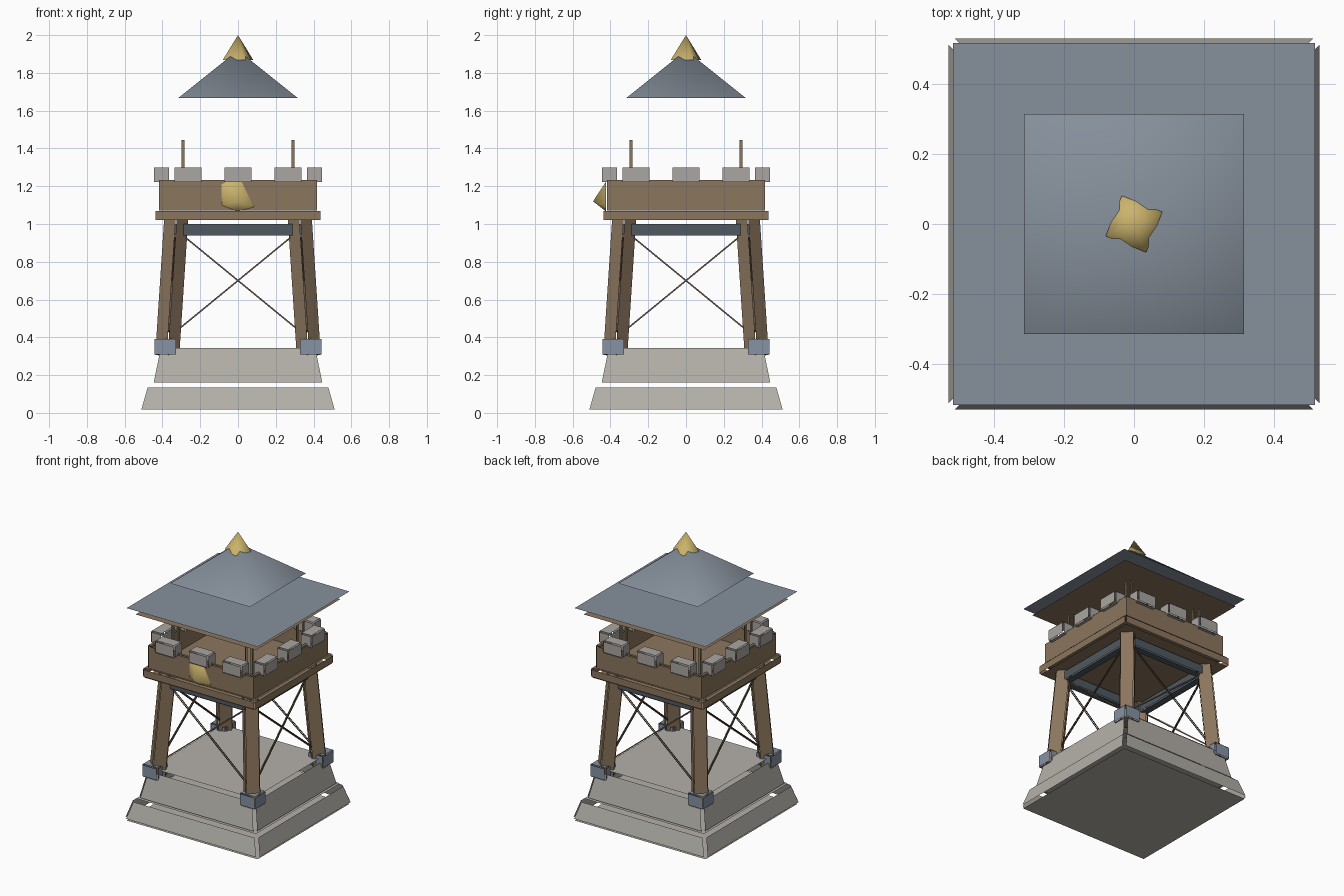
import bpy, bmesh, math
from mathutils import Vector, Matrix

if "Cube" in bpy.data.objects:
    bpy.data.objects.remove(bpy.data.objects["Cube"])


def material(name, r, g, b):
    m = bpy.data.materials.new(name)
    m.use_nodes = True
    m.diffuse_color = (r, g, b, 1)
    m.node_tree.nodes["Principled BSDF"].inputs["Base Color"].default_value = (r, g, b, 1)
    return m


STONE = material("pale stone", .46, .44, .40)
MERLON = material("grey stone", .40, .38, .36)
WOOD = material("brown wood", .26, .18, .11)
DARK = material("dark wood", .13, .09, .06)
SLATE = material("slate blue", .24, .28, .33)
SHOE = material("blue grey", .24, .29, .37)
IRON = material("dark iron", .08, .10, .12)
GOLD = material("gold", .60, .45, .15)


def make(name, bm, mat):
    mesh = bpy.data.meshes.new(name)
    bm.to_mesh(mesh)
    bm.free()
    mesh.materials.append(mat)
    obj = bpy.data.objects.new(name, mesh)
    bpy.context.collection.objects.link(obj)
    return obj


def panel_box(name, mat, center, size, gap, taper=1.0, turn=None):
    """Box of six separate panels, each held back from the edges by the gap."""
    bm = bmesh.new()
    half = Vector(size) / 2
    place = Matrix.Translation(center) @ (turn or Matrix.Identity(4))
    for axis in range(3):
        u, v = (axis + 1) % 3, (axis + 2) % 3
        for side in (-1, 1):
            ring = []
            for a, b in ((-1, -1), (1, -1), (1, 1), (-1, 1)):
                p = Vector()
                p[axis] = side * half[axis]
                p[u] = a * (half[u] - gap)
                p[v] = b * (half[v] - gap)
                k = 1 + (taper - 1) * (p.z / half.z + 1) / 2
                ring.append(bm.verts.new(place @ Vector((p.x * k, p.y * k, p.z))))
            bm.faces.new(ring if side > 0 else ring[::-1])
    return make(name, bm, mat)


def bar(name, mat, start, end, width, gap, facing):
    """Square bar between two points, one side turned to the facing direction."""
    start, end = Vector(start), Vector(end)
    z = (end - start).normalized()
    y = z.cross(Vector(facing)).normalized()
    turn = Matrix((y.cross(z), y, z)).transposed().to_4x4()
    return panel_box(name, mat, (start + end) / 2,
                     (width, width, (end - start).length), gap, turn=turn)


def sheet(name, mat, half, z):
    bm = bmesh.new()
    bmesh.ops.create_grid(bm, x_segments=1, y_segments=1, size=half,
                          matrix=Matrix.Translation((0, 0, z)))
    return make(name, bm, mat)


def spike(name, mat, outline, tip, smooth=False):
    """Open-bottomed pyramid from an outline to its tip."""
    bm = bmesh.new()
    ring = [bm.verts.new(p) for p in outline]
    top = bm.verts.new(tip)
    for a, b in zip(ring, ring[1:] + ring[:1]):
        bm.faces.new((a, b, top)).smooth = smooth
    return make(name, bm, mat)


def square(radius, z, angle):
    return [(radius * math.cos(angle + i * math.pi / 2),
             radius * math.sin(angle + i * math.pi / 2), z) for i in range(4)]


# Stepped stone base
panel_box("lower_base", STONE, (0, 0, .076), (1.07, 1.07, .152), .018, .915)
panel_box("upper_base", STONE, (0, 0, .252), (.936, .936, .22), .018, .90)

# Leaning corner legs, shoes and roof posts
for sx in (-1, 1):
    for sy in (-1, 1):
        tag = ("right" if sx < 0 else "left") + ("_front" if sy < 0 else "_back")
        bar("leg_" + tag, WOOD, (sx * .375, sy * .375, .30),
            (sx * .327, sy * .327, 1.03), .094, .004, (sx, sy, 0))
        panel_box("shoe_" + tag, SHOE, (sx * .385, sy * .385, .35), (.122, .122, .09), .005)
        panel_box("post_" + tag, WOOD, (sx * .29, sy * .29, 1.26), (.056, .056, .41), .02)

# Platform deck
panel_box("deck", WOOD, (0, 0, 1.045), (.89, .89, .068), .009)

# Repeated parts on the four sides
for i, side in enumerate(("front", "left", "back", "right")):
    spin = Matrix.Rotation(i * math.pi / 2, 4, "Z")
    parts = [
        panel_box("parapet_" + side, WOOD, (0, -.408, 1.153), (.83, .028, .172), .005),
        panel_box("tie_beam_" + side, IRON, (0, -.325, .97), (.59, .06, .07), .005),
    ]
    for x in (-.265, 0, .265):
        parts.append(panel_box("merlon_" + side, MERLON, (x, -.405, 1.26),
                               (.155, .09, .088), .006))
    for s in (-1, 1):
        parts.append(bar("brace_" + side, DARK, (s * .33, -.365, .43),
                         (-s * .28, -.335, .93), .012, .002, (0, -1, 0)))
    for part in parts:
        part.data.transform(spin)

# Roof: wooden ceiling, broad eave and raised cap
sheet("roof_ceiling", WOOD, .475, 1.465)
sheet("roof_eave", SLATE, .517, 1.515)
spike("roof_cap", SLATE, square(.315 * math.sqrt(2), 1.668, math.pi / 4), (0, 0, 1.92), True)

# Gold finial and front boss
spike("finial", GOLD, square(.088, 1.868, math.radians(23)), (0, 0, 2), True)
boss = [(-.088, 1.21), (-.085, 1.10), (-.005, 1.066), (.085, 1.09), (.018, 1.225), (-.06, 1.225)]
spike("front_boss", GOLD, [(x, -.423, z) for x, z in boss], (0, -.492, 1.12), True)
